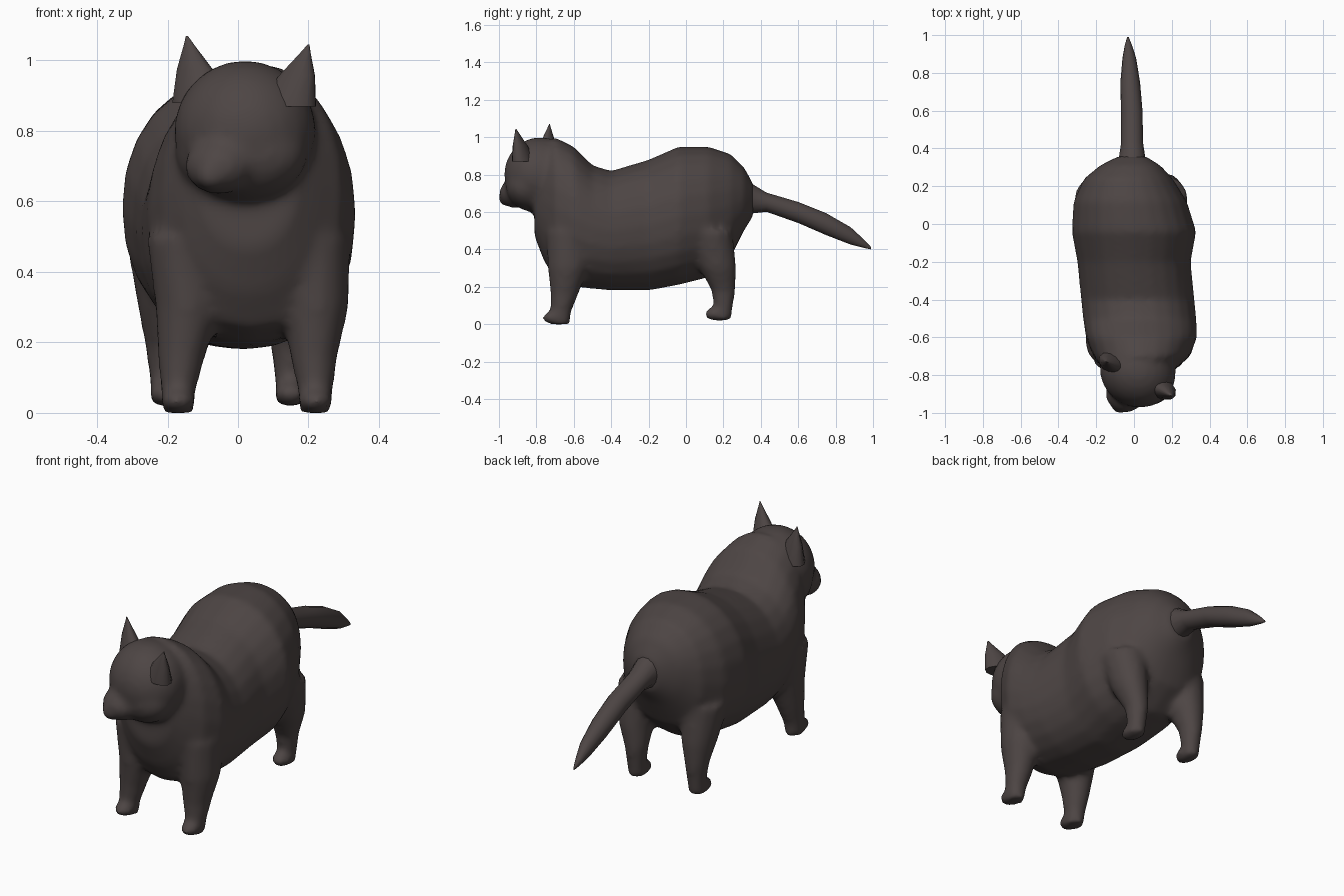
import bpy, bmesh, math
from mathutils import Vector, Matrix

cube = bpy.data.objects.get("Cube")
if cube:
    bpy.data.objects.remove(cube, do_unlink=True)

fur = bpy.data.materials.new("dark_brown_fur")
fur.use_nodes = True
fur.diffuse_color = (0.075, 0.06, 0.058, 1)
fur.node_tree.nodes["Principled BSDF"].inputs["Base Color"].default_value = fur.diffuse_color

HEAD_TURN = Matrix.Rotation(math.radians(-27), 3, "Z")


def ring_points(centre, u, v, sides, power=2.0):
    """Points of a superellipse spanned by the half axes u and v."""
    points = []
    for i in range(sides):
        a = math.tau * i / sides
        c, s = math.cos(a), math.sin(a)
        points.append(centre + u * math.copysign(abs(c) ** (2 / power), c)
                      + v * math.copysign(abs(s) ** (2 / power), s))
    return points


def loft(bm, rings):
    """Skin a list of rings into a closed tube."""
    loops = [[bm.verts.new(p) for p in ring] for ring in rings]
    for a, b in zip(loops, loops[1:]):
        for i in range(len(a)):
            j = (i + 1) % len(a)
            bm.faces.new((a[i], a[j], b[j], b[i]))
    bm.faces.new(loops[0][::-1])
    bm.faces.new(loops[-1])


def upright_loft(bm, rows, sides=24, power=2.0):
    """Rows of y, centre x, half width, bottom z and top z."""
    rings = []
    for y, x, half, low, high in rows:
        centre = Vector((x, y, (low + high) / 2))
        rings.append(ring_points(centre, Vector((half, 0, 0)),
                                 Vector((0, 0, (high - low) / 2)), sides, power))
    loft(bm, rings)


def leg_loft(bm, rows, sides=14):
    """Rows of z, centre x, centre y, half width and half depth."""
    loft(bm, [ring_points(Vector((x, y, z)), Vector((w, 0, 0)), Vector((0, d, 0)), sides)
              for z, x, y, w, d in rows])


def blob(bm, centre, radii, turn=HEAD_TURN):
    matrix = (Matrix.Translation(centre) @ turn.to_4x4()
              @ Matrix.Diagonal(Vector(radii).to_4d()))
    bmesh.ops.create_uvsphere(bm, u_segments=24, v_segments=14, radius=1, matrix=matrix)


def finish(name, bm):
    bmesh.ops.recalc_face_normals(bm, faces=bm.faces)
    mesh = bpy.data.meshes.new(name)
    bm.to_mesh(mesh)
    bm.free()
    mesh.materials.append(fur)
    obj = bpy.data.objects.new(name, mesh)
    bpy.context.collection.objects.link(obj)
    bpy.ops.object.select_all(action="DESELECT")
    obj.select_set(True)
    bpy.context.view_layer.objects.active = obj
    bpy.ops.object.shade_smooth_by_angle(angle=math.radians(50))
    return obj


# Torso: haunches, sagging belly, chest and thick neck
bm = bmesh.new()
upright_loft(bm, [
    (0.36, -0.01, 0.07, 0.58, 0.75),
    (0.31, -0.02, 0.16, 0.50, 0.84),
    (0.24, -0.03, 0.235, 0.36, 0.91),
    (0.12, -0.02, 0.3, 0.25, 0.95),
    (-0.04, 0.0, 0.33, 0.21, 0.95),
    (-0.2, 0.0, 0.30, 0.18, 0.88),
    (-0.4, 0.02, 0.30, 0.18, 0.82),
    (-0.5, 0.03, 0.30, 0.19, 0.85),
    (-0.6, 0.04, 0.295, 0.2, 0.95),
    (-0.7, 0.04, 0.255, 0.24, 1.0),
    (-0.76, 0.03, 0.2, 0.34, 0.97),
    (-0.81, 0.03, 0.14, 0.47, 0.9),
], power=2.15)

# Legs with paws pointing forward
for x_top, x_foot in ((0.21, 0.22), (-0.15, -0.17)):
    leg_loft(bm, [
        (0.5, x_top, -0.62, 0.11, 0.13),
        (0.3, x_top + 0.01, -0.63, 0.095, 0.11),
        (0.16, (x_top + x_foot) / 2, -0.65, 0.068, 0.075),
        (0.06, x_foot, -0.67, 0.05, 0.055),
        (0.0, x_foot, -0.67, 0.045, 0.05),
    ])
    blob(bm, (x_foot, -0.7, 0.035), (0.05, 0.07, 0.037), Matrix.Identity(3))
for x_top, x_foot in ((0.17, 0.15), (-0.2, -0.205)):
    leg_loft(bm, [
        (0.5, x_top, 0.12, 0.12, 0.13),
        (0.3, x_top, 0.17, 0.085, 0.1),
        (0.18, x_foot, 0.2, 0.057, 0.065),
        (0.08, x_foot, 0.2, 0.045, 0.05),
        (0.02, x_foot, 0.195, 0.045, 0.045),
    ])
    blob(bm, (x_foot, 0.165, 0.055), (0.048, 0.068, 0.038), Matrix.Identity(3))

# Head: skull, cheeks, muzzle and nose, turned towards its right
blob(bm, (0.02, -0.78, 0.8), (0.205, 0.19, 0.2))
blob(bm, (0.01, -0.81, 0.74), (0.2, 0.14, 0.14))
blob(bm, (-0.055, -0.91, 0.7), (0.1, 0.085, 0.08))
blob(bm, (-0.075, -0.96, 0.675), (0.045, 0.045, 0.045))
body = finish("body", bm)

# Blend the overlapping masses into one skin
remesh = body.modifiers.new("merge", "REMESH")
remesh.mode = "VOXEL"
remesh.voxel_size = 0.016
remesh.use_smooth_shade = True
smooth = body.modifiers.new("soften", "SMOOTH")
smooth.factor = 0.5
smooth.iterations = 9

# Ears: cones, flattened front to back and leaning to a sharp tip
for name, base, tip in (
    ("left_ear", Vector((0.135, -0.865, 0.87)), Vector((0.2, -0.91, 1.045))),
    ("right_ear", Vector((-0.1, -0.745, 0.88)), Vector((-0.145, -0.73, 1.07))),
):
    bm = bmesh.new()
    across = HEAD_TURN @ Vector((1, 0, 0))
    along = HEAD_TURN @ Vector((0, 1, 0))
    loft(bm, [ring_points(base.lerp(tip, t), across * w, along * w * 0.6, 12)
              for t, w in ((0, 0.095), (0.5, 0.056), (0.85, 0.018), (1, 0.003))])
    finish(name, bm)

# Tail: drooping and tapering backwards
bm = bmesh.new()
upright_loft(bm, [
    (0.28, -0.01, 0.09, 0.58, 0.82),
    (0.35, -0.01, 0.07, 0.59, 0.755),
    (0.43, -0.01, 0.058, 0.6, 0.705),
    (0.6, -0.012, 0.057, 0.54, 0.655),
    (0.75, -0.02, 0.052, 0.475, 0.595),
    (0.88, -0.025, 0.036, 0.425, 0.52),
    (0.95, -0.03, 0.018, 0.408, 0.455),
    (0.99, -0.032, 0.004, 0.4, 0.412),
], sides=14)
finish("tail", bm)
